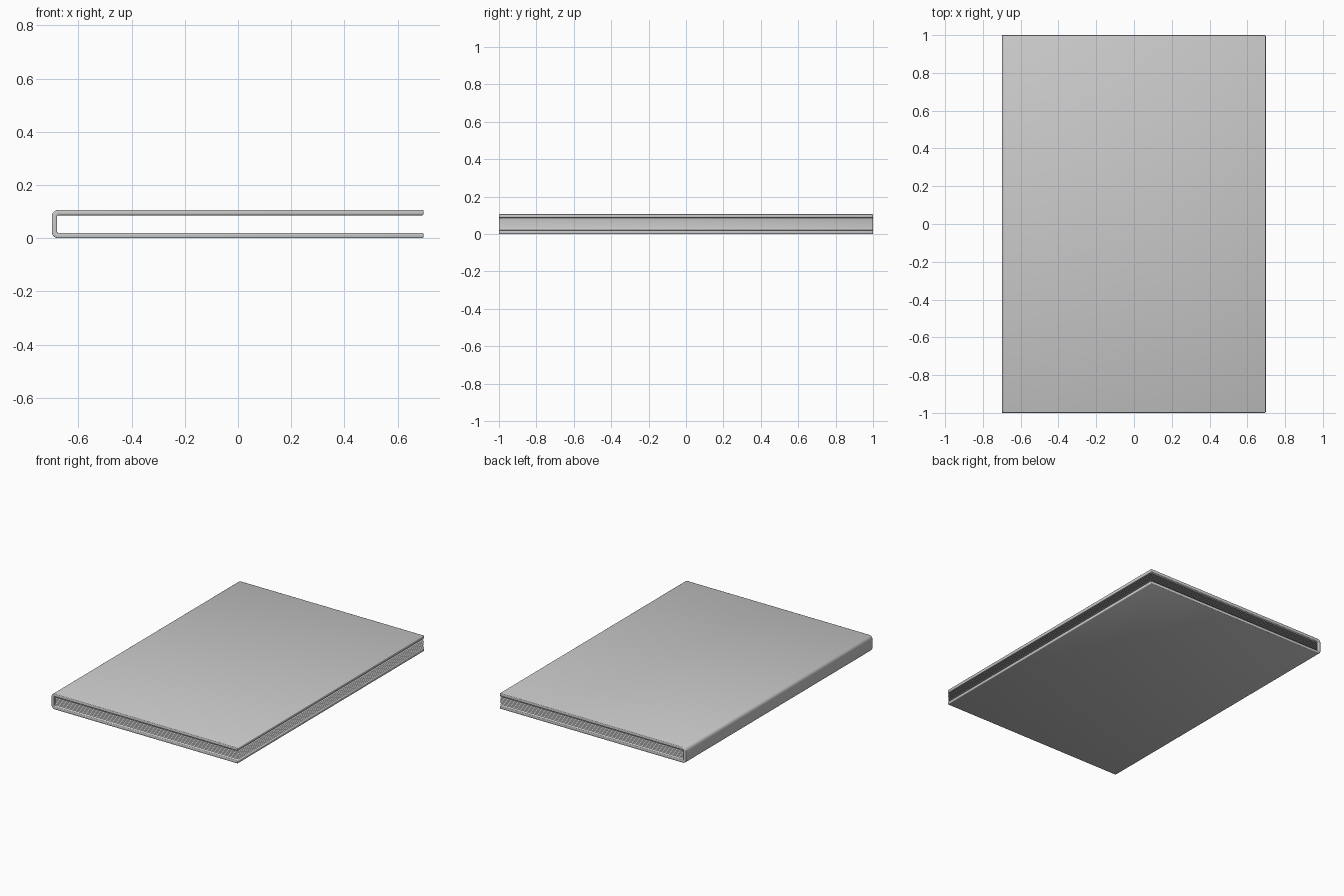
import bpy, bmesh, math

if "Cube" in bpy.data.objects:
    bpy.data.objects.remove(bpy.data.objects["Cube"])

H, T, HW, L = 0.106, 0.02, 0.697, 1.0   # height, board thickness, half width, half length
LEFT = -0.70


def arc(cx, cz, r, a0, a1, n=6):
    return [(cx + r * math.cos(math.radians(a0 + (a1 - a0) * i / n)),
             cz + r * math.sin(math.radians(a0 + (a1 - a0) * i / n))) for i in range(n + 1)]


def finish(bm, name):
    me = bpy.data.meshes.new(name)
    bm.to_mesh(me)
    bm.free()
    ob = bpy.data.objects.new(name, me)
    bpy.context.collection.objects.link(ob)
    return ob


# Wraparound cover: C-shaped profile with rounded spine, extruded along y
R = 0.024
outer = ([(HW, H)] + arc(LEFT + R, H - R, R, 90, 180)
         + arc(LEFT + R, R, R, 180, 270) + [(HW, 0)])
r = 0.005
inner = ([(HW, T)] + arc(LEFT + T + r, T + r, r, 270, 180, 3)
         + arc(LEFT + T + r, H - T - r, r, 180, 90, 3) + [(HW, H - T)])
bm = bmesh.new()
face = bm.faces.new([bm.verts.new((x, -L, z)) for x, z in outer + inner])
ext = bmesh.ops.extrude_face_region(bm, geom=[face])
bmesh.ops.translate(bm, vec=(0, 2 * L, 0),
                    verts=[v for v in ext["geom"] if isinstance(v, bmesh.types.BMVert)])
bmesh.ops.recalc_face_normals(bm, faces=bm.faces)
cover = finish(bm, "cover")
bev = cover.modifiers.new("soft_edges", "BEVEL")
bev.width, bev.segments, bev.limit_method = 0.004, 2, "ANGLE"
bev.angle_limit = math.radians(50)
for p in cover.data.polygons:
    p.use_smooth = True

# Loose pages: thin separate sheets between the boards
N = 7
x0, x1 = LEFT + T - 0.002, 0.70
for i in range(N):
    z = T + (H - 2 * T) * (i + 1) / (N + 1)
    bm = bmesh.new()
    bm.faces.new([bm.verts.new(c) for c in
                  ((x0, -0.995, z), (x1, -0.995, z), (x1, 0.995, z), (x0, 0.995, z))])
    finish(bm, f"page_{i + 1}")
